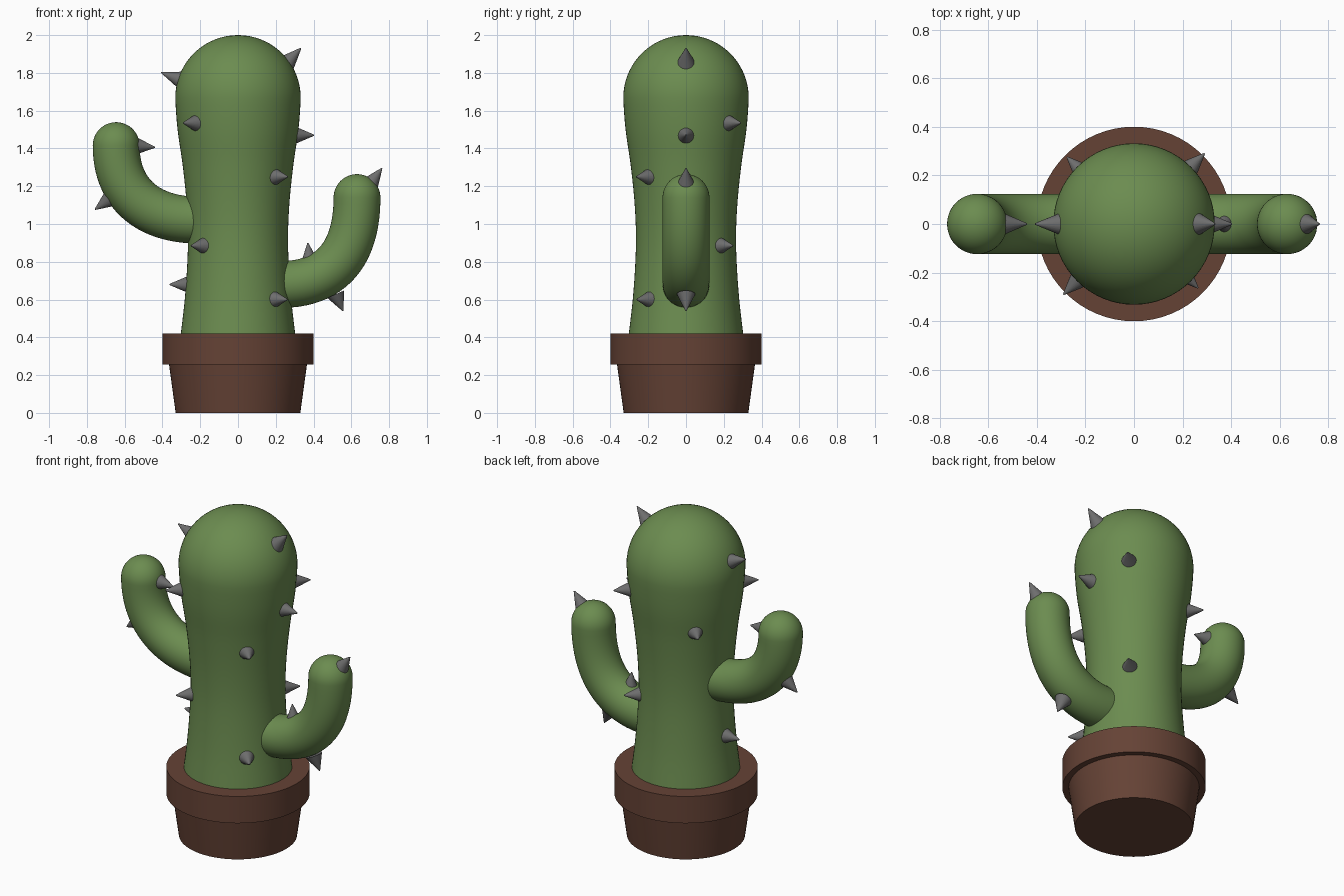
import bpy, math
from mathutils import Vector

if "Cube" in bpy.data.objects:
    bpy.data.objects.remove(bpy.data.objects["Cube"])


def material(name, rgb):
    m = bpy.data.materials.new(name)
    m.diffuse_color = (*rgb, 1)
    m.use_nodes = True
    m.node_tree.nodes["Principled BSDF"].inputs["Base Color"].default_value = m.diffuse_color
    return m


GREEN = material("cactus green", (0.148, 0.262, 0.080))
BROWN = material("pot brown", (0.130, 0.055, 0.036))
GREY = material("spine grey", (0.155, 0.155, 0.155))


def make(name, verts, faces, mat, angle=40):
    me = bpy.data.meshes.new(name)
    me.from_pydata(verts, [], faces)
    me.materials.append(mat)
    ob = bpy.data.objects.new(name, me)
    bpy.context.collection.objects.link(ob)
    bpy.ops.object.select_all(action='DESELECT')
    ob.select_set(True)
    bpy.context.view_layer.objects.active = ob
    bpy.ops.object.shade_smooth_by_angle(angle=math.radians(angle))
    return ob


def sweep(name, rings, mat, n=48):
    """Skin circles given as (centre, radius, axis u, axis v); cap both ends."""
    verts, faces = [], []
    for c, r, u, v in rings:
        for i in range(n):
            a = 2 * math.pi * i / n
            verts.append(c + r * (math.cos(a) * u + math.sin(a) * v))
    for k in range(len(rings) - 1):
        for i in range(n):
            j = (i + 1) % n
            faces.append((k*n + i, k*n + j, (k+1)*n + j, (k+1)*n + i))
    faces.append(tuple(reversed(range(n))))
    faces.append(tuple(range((len(rings) - 1) * n, len(rings) * n)))
    return make(name, verts, faces, mat)


def lathe(name, profile, mat, n=64):
    X, Y = Vector((1, 0, 0)), Vector((0, 1, 0))
    return sweep(name, [(Vector((0, 0, z)), r, X, Y) for r, z in profile], mat, n)


# Pot with a thick rim
lathe("pot", [(0.33, 0), (0.365, 0.255), (0.40, 0.255), (0.40, 0.42), (0.2, 0.42)], BROWN)

# Trunk: waisted column, interpolated smoothly, with a round top
R, ZC = 0.332, 1.668
KEYS = [(0.305, 0.40), (0.282, 0.60), (0.268, 0.80), (0.265, 0.95), (0.273, 1.12),
        (0.294, 1.32), (0.320, 1.50), (R, ZC)]


def trunk_radius(z):
    for i in range(len(KEYS) - 1):
        (r1, z1), (r2, z2) = KEYS[i], KEYS[i + 1]
        if z <= z2:
            r0, z0 = KEYS[max(i - 1, 0)]
            r3, z3 = KEYS[i + 2] if i + 2 < len(KEYS) else (R, z2 + 0.17)
            h, t = z2 - z1, (z - z1) / (z2 - z1)
            m1, m2 = (r2 - r0) / (z2 - z0) * h, (r3 - r1) / (z3 - z1) * h
            return ((2*t**3 - 3*t*t + 1) * r1 + (t**3 - 2*t*t + t) * m1
                    + (3*t*t - 2*t**3) * r2 + (t**3 - t*t) * m2)
    return R


side = [0.40 + (ZC - 0.40) * i / 30 for i in range(31)]
dome = [math.radians(89.5) * i / 18 for i in range(1, 19)]
lathe("trunk", [(trunk_radius(z), z) for z in side]
      + [(R * math.cos(a), ZC + R * math.sin(a)) for a in dome], GREEN)


# Arms: tube along a bezier in the xz plane with a round tip
def arm(name, pts, r=0.124, steps=24):
    p = [Vector((x, 0, z)) for x, z in pts]
    Y, rings = Vector((0, 1, 0)), []
    for i in range(steps + 1):
        t = i / steps
        s = 1 - t
        c = s**3 * p[0] + 3*s*s*t * p[1] + 3*s*t*t * p[2] + t**3 * p[3]
        d = (s*s * (p[1]-p[0]) + 2*s*t * (p[2]-p[1]) + t*t * (p[3]-p[2])).normalized()
        rings.append((c, r, Y.cross(d), Y))
    u = Y.cross(d)
    for i in range(1, 13):
        a = math.radians(89) * i / 12
        rings.append((p[3] + d * r * math.sin(a), r * math.cos(a), u, Y))
    ob = sweep(name, rings, GREEN)
    ob.data.flip_normals()


arm("right_arm", [(0.20, 0.68), (0.50, 0.67), (0.63, 0.85), (0.63, 1.14)])
arm("left_arm", [(-0.20, 1.02), (-0.50, 1.02), (-0.645, 1.18), (-0.645, 1.415)])


# Spines: cones from a base centre to a tip, sunk slightly into the skin
def spine(name, base, tip, r=0.044, n=24):
    base, tip = Vector(base), Vector(tip)
    d = (tip - base).normalized()
    u = d.orthogonal().normalized()
    v = d.cross(u)
    sweep(name, [(base - d * 0.02, r * 1.1, u, v), (tip, 0.003, u, v)], GREY, n)


# trunk spines pointing straight out: (compass angle, height)
for i, (deg, z) in enumerate([(0, 1.47), (225, 1.535), (45, 1.535), (135, 1.38), (315, 1.25),
                              (225, 0.885), (45, 0.885), (180, 0.68), (315, 0.60)]):
    a, r = math.radians(deg), trunk_radius(z)
    x, y = math.cos(a), math.sin(a)
    spine(f"trunk_spine_{i+1}", (r*x, r*y, z), ((r+0.087)*x, (r+0.087)*y, z))

# tilted spines on the dome and arms: base x, z, tip x, z
for i, (bx, bz, tx, tz) in enumerate([
        (0.272, 1.866, 0.333, 1.931), (-0.315, 1.768, -0.407, 1.803),
        (-0.525, 1.412, -0.44, 1.406), (-0.69, 1.125, -0.757, 1.077),
        (0.71, 1.225, 0.762, 1.295), (0.378, 0.81, 0.37, 0.90),
        (0.525, 0.61, 0.556, 0.54)]):
    spine(f"tilted_spine_{i+1}", (bx, 0, bz), (tx, 0, tz))
